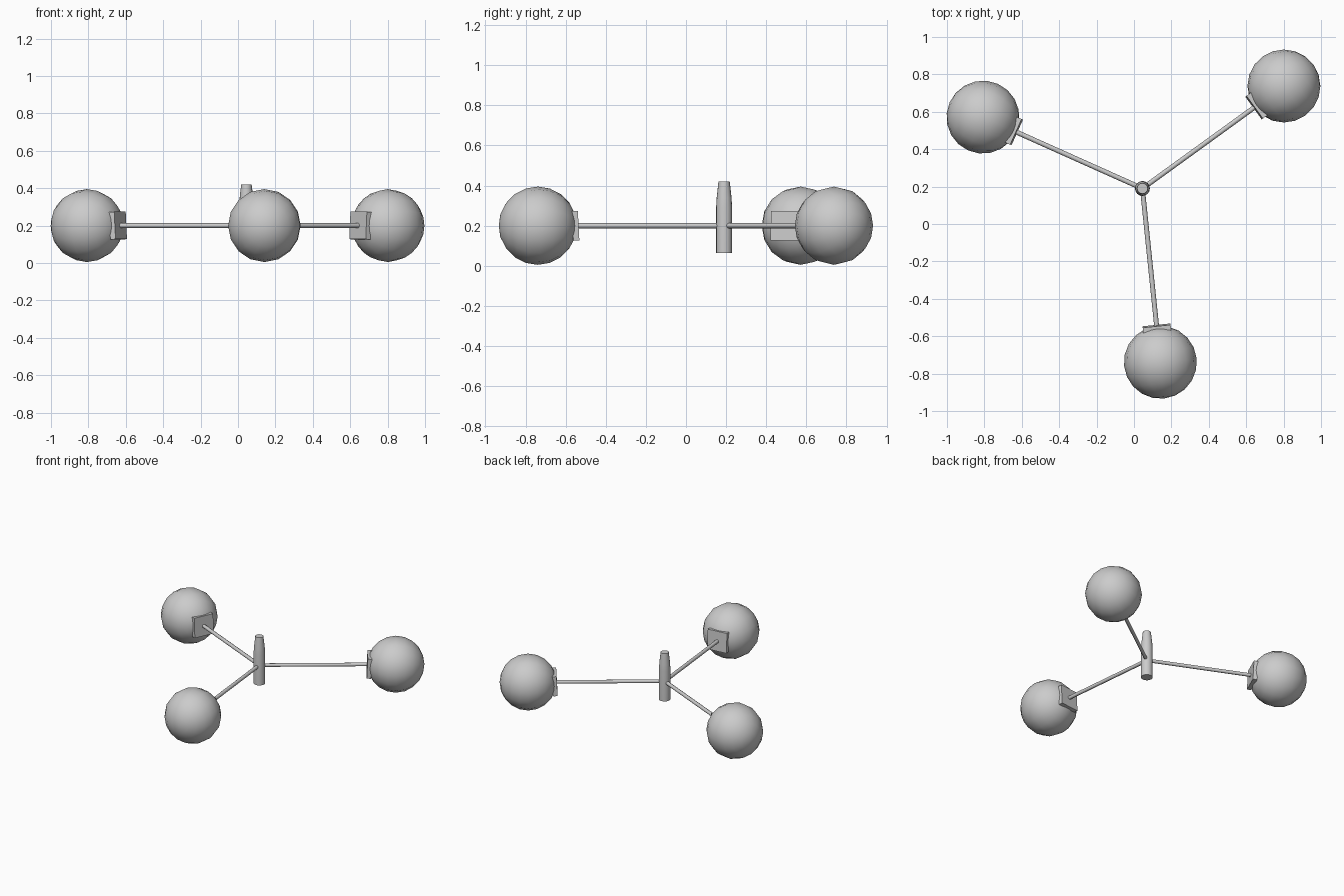
import bpy, math
from mathutils import Matrix, Vector

cube = bpy.data.objects.get("Cube")
if cube:
    bpy.data.objects.remove(cube, do_unlink=True)

grey = bpy.data.materials.new("plain_grey")
grey.use_nodes = True
COLOUR = (0.6, 0.6, 0.6, 1)
grey.diffuse_color = COLOUR
grey.node_tree.nodes["Principled BSDF"].inputs["Base Color"].default_value = COLOUR

HUB = Vector((0.045, 0.19, 0.2))


def finish(name, smooth=None):
    ob = bpy.context.object
    ob.name = name
    ob.data.materials.append(grey)
    if smooth:
        bpy.ops.object.shade_smooth_by_angle(angle=math.radians(smooth))
    return ob


def lathe(name, profile, sides):
    """Solid of revolution about z from (radius, height) rings."""
    verts, faces = [], []
    for r, z in profile:
        for i in range(sides):
            a = math.tau * i / sides
            verts.append((r * math.cos(a), r * math.sin(a), z))
    for k in range(len(profile) - 1):
        for i in range(sides):
            j = (i + 1) % sides
            lo, hi = k * sides, (k + 1) * sides
            faces.append((lo + i, lo + j, hi + j, hi + i))
    faces.append(tuple(reversed(range(sides))))
    faces.append(tuple(range(len(verts) - sides, len(verts))))
    mesh = bpy.data.meshes.new(name)
    mesh.from_pydata(verts, [], faces)
    ob = bpy.data.objects.new(name, mesh)
    bpy.context.collection.objects.link(ob)
    bpy.ops.object.select_all(action="DESELECT")
    ob.select_set(True)
    bpy.context.view_layer.objects.active = ob
    return finish(name, 35)


# Central post, tapering to a flat top
post = lathe("centre_post", [(0.04, 0.065), (0.04, 0.29), (0.037, 0.34), (0.028, 0.42)], 16)
post.location = (HUB.x, HUB.y, 0)

# Three identical arms, each with a rod, a square pad and a ball
for n, side in enumerate(("left", "right", "front")):
    turn = Matrix.Translation(HUB) @ Matrix.Rotation(math.radians(35.9 + 120 * n), 4, "Z")

    bpy.ops.mesh.primitive_cylinder_add(vertices=8, radius=0.013, depth=0.75)
    rod = finish(side + "_rod", 50)
    rod.matrix_world = turn @ Matrix.Translation((0.375, 0, 0)) @ Matrix.Rotation(math.pi / 2, 4, "Y")

    bpy.ops.mesh.primitive_cube_add(size=1)
    pad = finish(side + "_pad")
    pad.matrix_world = (turn @ Matrix.Translation((0.752, 0, 0)) @ Matrix.Rotation(math.radians(3), 4, "Y")
                        @ Matrix.Diagonal((0.03, 0.15, 0.147, 1)))

    bpy.ops.mesh.primitive_uv_sphere_add(segments=16, ring_count=10, radius=0.195)
    ball = finish(side + "_ball", 40)
    ball.matrix_world = turn @ Matrix.Translation((0.934, 0, 0)) @ Matrix.Rotation(math.pi / 2, 4, "Y")
